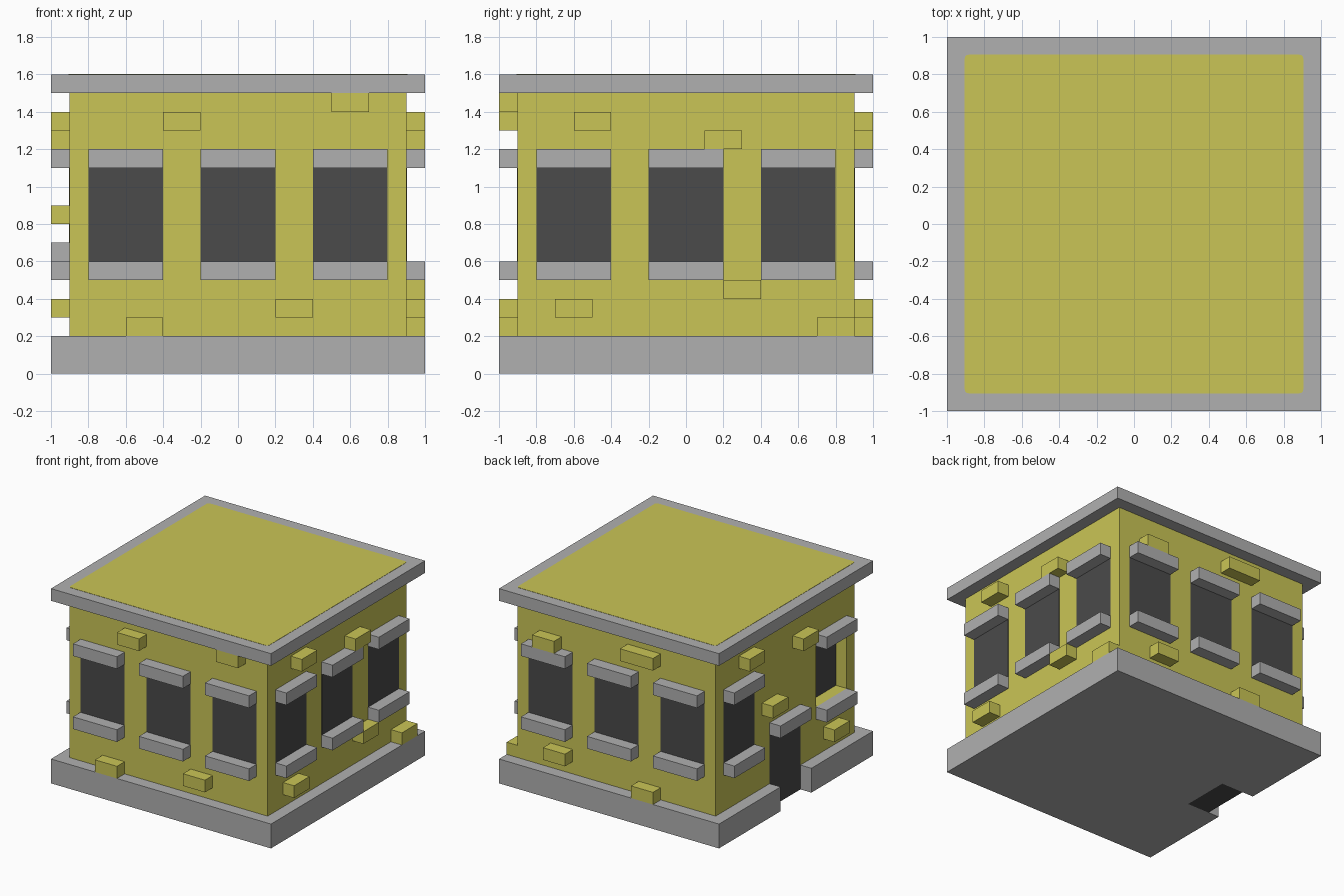
import bpy, bmesh, math
from mathutils import Matrix, Vector

if "Cube" in bpy.data.objects:
    bpy.data.objects.remove(bpy.data.objects["Cube"])


def material(name, rgb):
    m = bpy.data.materials.new(name)
    m.diffuse_color = (*rgb, 1)
    m.use_nodes = True
    m.node_tree.nodes["Principled BSDF"].inputs["Base Color"].default_value = m.diffuse_color
    return m


YELLOW = material("mustard_yellow", (0.59, 0.56, 0.093))
GREY = material("stone_grey", (0.434, 0.434, 0.434))
DARK = material("dark_glass", (0.069, 0.069, 0.069))


def box(name, mat, lo, hi, turn=0, round_corners=0):
    """Box between two corners, turned about z by quarter turns."""
    lo, hi = Vector(lo), Vector(hi)
    bm = bmesh.new()
    bmesh.ops.create_cube(bm, size=1)
    bmesh.ops.scale(bm, vec=hi - lo, verts=bm.verts)
    bmesh.ops.translate(bm, vec=(lo + hi) / 2, verts=bm.verts)
    if round_corners:
        edges = [e for e in bm.edges if abs(e.verts[0].co.z - e.verts[1].co.z) > 1e-5]
        bmesh.ops.bevel(bm, geom=edges, offset=round_corners, segments=3,
                        profile=0.5, affect='EDGES')
    bmesh.ops.rotate(bm, matrix=Matrix.Rotation(turn * math.pi / 2, 3, 'Z'), verts=bm.verts)
    mesh = bpy.data.meshes.new(name)
    bm.to_mesh(mesh)
    bm.free()
    mesh.materials.append(mat)
    ob = bpy.data.objects.new(name, mesh)
    bpy.context.collection.objects.link(ob)
    return ob


def on_wall(name, mat, side, u, z, d):
    """Box on one wall: u along the wall, z upwards, d outwards from the centre."""
    return box(name, mat, (u[0], -d[1], z[0]), (u[1], -d[0], z[1]), side)


def cut(target, lo, hi):
    cutter = box("cutter", target.data.materials[0], lo, hi)
    cutter.hide_render = True
    mod = target.modifiers.new("cut", 'BOOLEAN')
    mod.operation, mod.solver, mod.object = 'DIFFERENCE', 'EXACT', cutter
    bpy.context.view_layer.objects.active = target
    bpy.ops.object.modifier_apply(modifier=mod.name)
    bpy.data.objects.remove(cutter)


# Main masses: plinth, walls, roof slab and its inset top
plinth = box("plinth", GREY, (-1, -1, 0), (1, 1, 0.2))
walls = box("walls", YELLOW, (-0.9, -0.9, 0.2), (0.9, 0.9, 1.5))
box("roof_slab", GREY, (-1, -1, 1.5), (1, 1, 1.6))
box("roof_panel", YELLOW, (-0.905, -0.905, 1.597), (0.905, 0.905, 1.602), round_corners=0.02)

# Doorway through plinth and wall, and one recessed window, on the left side
cut(plinth, (-1.2, -0.2, -0.1), (-0.7, 0.2, 0.3))
cut(walls, (-1.2, -0.2, 0.1), (-0.7, 0.2, 0.6))
cut(walls, (-1.2, -0.8, 0.6), (-0.8, -0.4, 1.1))
box("door", DARK, (-0.9, -0.2, 0), (-0.7, 0.2, 0.6))

# Sides in quarter turns from the front
FRONT, RIGHT, BACK, LEFT = 0, 1, 2, 3
NAMES = ("front", "right", "back", "left")
on_wall("left_door_lintel", GREY, LEFT, (-0.2, 0.2), (0.6, 0.7), (0.9, 1))

# Windows with sill and lintel
for side in range(4):
    for c in (-0.6, 0, 0.6):
        if side == LEFT and c == 0:
            continue
        face = 0.8 if side == LEFT and c > 0 else 0.9
        u = (c - 0.2, c + 0.2)
        n = NAMES[side]
        on_wall(n + "_window", DARK, side, u, (0.6, 1.1), (face - 0.002, face + 0.003))
        on_wall(n + "_window_sill", GREY, side, u, (0.5, 0.6), (0.9, 1))
        on_wall(n + "_window_lintel", GREY, side, u, (1.1, 1.2), (0.9, 1))

# Protruding bricks: start along the wall, bottom height, length
BRICKS = {
    FRONT: [(-0.4, 1.3, 0.2), (0.5, 1.4, 0.2), (0.2, 0.3, 0.2), (-0.6, 0.2, 0.2)],
    RIGHT: [(-0.6, 1.3, 0.2), (0.1, 1.2, 0.2), (-0.7, 0.3, 0.2), (0.2, 0.4, 0.2), (0.7, 0.2, 0.2)],
    BACK: [(-0.7, 1.2, 0.2), (0.1, 1.3, 0.3), (-0.6, 0.3, 0.2), (0.2, 0.2, 0.2)],
    LEFT: [(-0.6, 1.3, 0.2), (0.1, 1.2, 0.2), (-0.3, 0.8, 0.2), (0.5, 0.3, 0.2)],
}
for side, bricks in BRICKS.items():
    for u, z, length in bricks:
        on_wall(NAMES[side] + "_brick", YELLOW, side, (u, u + length), (z, z + 0.1), (0.9, 1))
